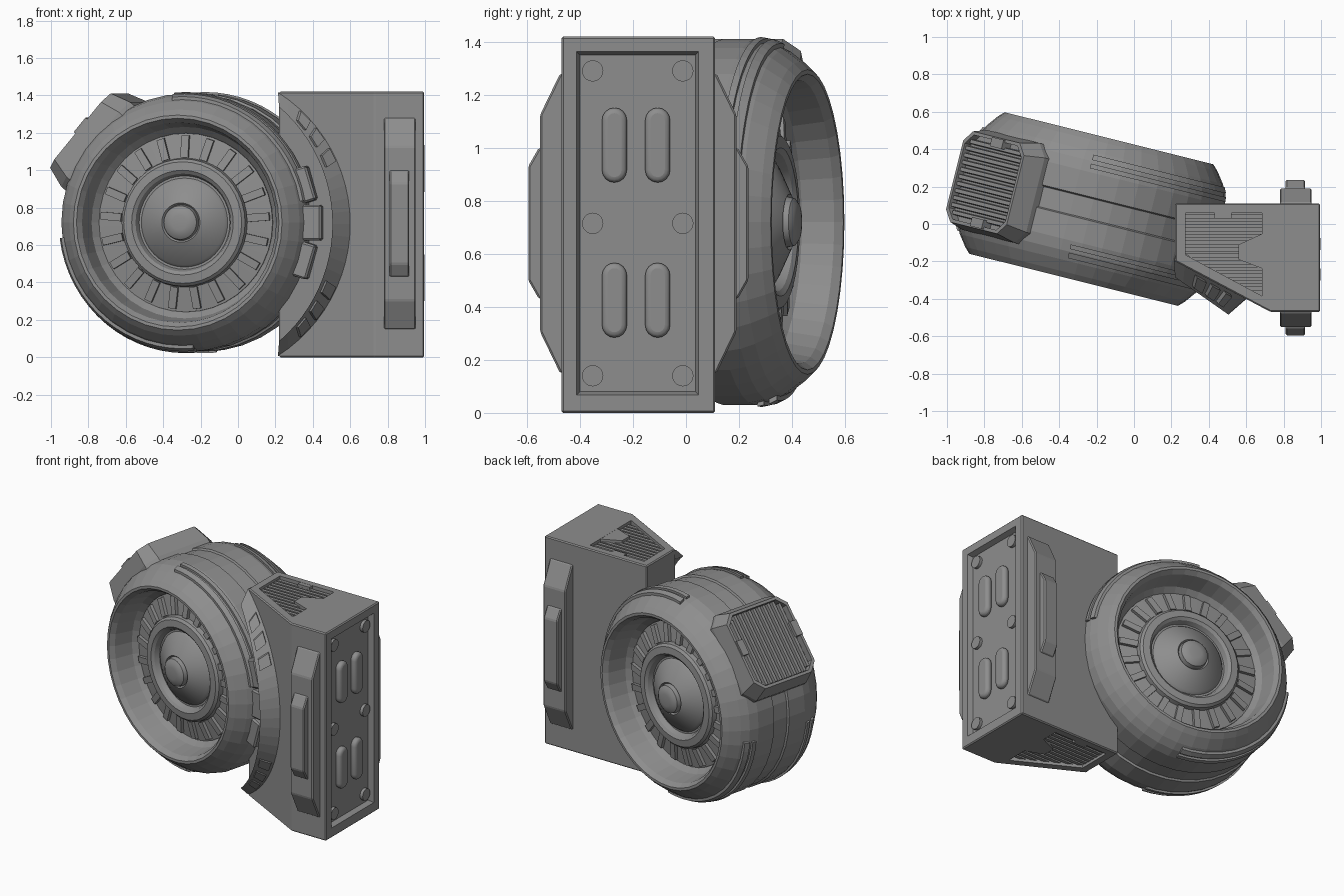
import bpy, bmesh
from math import sin, cos, radians, pi
from mathutils import Vector, Matrix

if "Cube" in bpy.data.objects:
    bpy.data.objects.remove(bpy.data.objects["Cube"])

# Drum frame: local y is the drum axis, turned 14 degrees about z
DRUM = Matrix.Translation((-0.228, 0.08, 0.72)) @ Matrix.Rotation(radians(-14), 4, 'Z')
IDENT = Matrix.Identity(4)
METAL = bpy.data.materials.new("dark_metal")
METAL.diffuse_color = (0.27, 0.27, 0.27, 1)
METAL.use_nodes = True
METAL.node_tree.nodes["Principled BSDF"].inputs["Base Color"].default_value = METAL.diffuse_color


def loft(name, rings, mat=IDENT, smooth=None, bevel=0, segs=1):
    """Solid skinned through equal-length closed rings, capped at both ends."""
    bm = bmesh.new()
    loops = [[bm.verts.new(mat @ Vector(p)) for p in ring] for ring in rings]
    n = len(loops[0])
    for a, b in zip(loops, loops[1:]):
        for i in range(n):
            j = (i + 1) % n
            bm.faces.new((a[i], a[j], b[j], b[i]))
    bm.faces.new(loops[0][::-1])
    bm.faces.new(loops[-1])
    bmesh.ops.recalc_face_normals(bm, faces=bm.faces)
    me = bpy.data.meshes.new(name)
    bm.to_mesh(me)
    bm.free()
    me.materials.append(METAL)
    ob = bpy.data.objects.new(name, me)
    bpy.context.collection.objects.link(ob)
    bpy.ops.object.select_all(action='DESELECT')
    ob.select_set(True)
    bpy.context.view_layer.objects.active = ob
    if bevel:
        m = ob.modifiers.new("bevel", 'BEVEL')
        m.width, m.segments = bevel, segs
        m.limit_method, m.angle_limit = 'ANGLE', radians(25)
    if smooth:
        bpy.ops.object.shade_smooth_by_angle(angle=radians(smooth))
    return ob


def revolve(name, prof, n, smooth=None):
    """prof: (radius, axial) pairs around the drum axis."""
    return loft(name, [[(r * cos(2 * pi * i / n), a, r * sin(2 * pi * i / n)) for i in range(n)]
                       for r, a in prof], DRUM, smooth)


def prism_z(name, poly, z0, z1, **kw):
    return loft(name, [[(x, y, z) for x, y in poly] for z in (z0, z1)], **kw)


def prism_x(name, poly, x0, x1, **kw):
    return loft(name, [[(x, y, z) for y, z in poly] for x in (x0, x1)], **kw)


def rect(x0, x1, y0, y1):
    return [(x0, y0), (x1, y0), (x1, y1), (x0, y1)]


def polar(deg):
    """Frame on the drum: x tangential (clockwise), y axial, z radial."""
    return DRUM @ Matrix.Rotation(radians(90 - deg), 4, 'Y')


def arc(name, a0, a1, r_in, r0, r1, d0, d1, n=16):
    rings = []
    for i in range(n + 1):
        t = radians(d0 + (d1 - d0) * i / n)
        rings.append([(r * cos(t), a, r * sin(t))
                      for a, r in ((a0, r_in), (a0, r0), (a1, r1), (a1, r_in))])
    return loft(name, rings, DRUM)


def cut(ob, cutter):
    m = ob.modifiers.new("cut", 'BOOLEAN')
    m.operation, m.solver, m.object = 'DIFFERENCE', 'EXACT', cutter
    bpy.context.view_layer.objects.active = ob
    bpy.ops.object.modifier_apply(modifier=m.name)
    bpy.data.objects.remove(cutter)


# Drum shell: bowl, lip, barrel with recessed centre band, mirrored
half = [(0.678, 0.055), (0.690, 0.062), (0.690, 0.19), (0.676, 0.25), (0.650, 0.30),
        (0.605, 0.36), (0.575, 0.39), (0.558, 0.39), (0.535, 0.36), (0.512, 0.24), (0.475, 0.20)]
revolve("drum_shell", [(r, -a) for r, a in half[::-1]] + half, 40)

# Fan faces on both ends
fan = [(0.478, 0.17), (0.478, 0.212), (0.345, 0.235), (0.34, 0.265), (0.325, 0.28), (0.28, 0.285),
       (0.262, 0.272), (0.25, 0.24), (0.238, 0.24), (0.225, 0.257), (0.105, 0.32), (0.096, 0.31),
       (0.09, 0.338), (0.07, 0.352), (0.04, 0.358)]
for side, s in (("front", -1), ("back", 1)):
    revolve("fan_" + side, [(r, s * a) for r, a in fan], 40, 25)
    for k in range(21):
        w = 0.021
        loft("fan_fin_" + side,
             [[(-w, s * (a - 0.02), r), (w, s * (a - 0.02), r),
               (w, s * (a + 0.02), r), (-w, s * (a + 0.02), r)]
              for r, a in ((0.348, 0.236), (0.465, 0.216))], polar(4 + k * 360 / 21))
    # Paired raised ribs over part of the barrel
    for d0, d1 in ((95, 10), (187, 275)):
        arc("barrel_rib_" + side, s * 0.21, s * 0.235, 0.64, 0.698, 0.693, d0, d1)
        arc("barrel_rib_" + side, s * 0.255, s * 0.285, 0.62, 0.689, 0.674, d0, d1)

# Vent housing on the upper left of the drum
vent = polar(140)


def octa(t, a, c, r):
    return [(-t, -a + c, r), (-t + c, -a, r), (t - c, -a, r), (t, -a + c, r),
            (t, a - c, r), (t - c, a, r), (-t + c, a, r), (-t, a - c, r)]


loft("vent_housing", [octa(0.295, 0.275, 0.07, 0.52), octa(0.295, 0.275, 0.07, 0.65),
                      octa(0.26, 0.25, 0.06, 0.765), octa(0.242, 0.232, 0.055, 0.765),
                      octa(0.242, 0.232, 0.055, 0.72)], vent)
for k in range(11):
    a = -0.195 + k * 0.039
    t = 0.238 if abs(a) < 0.17 else 0.215
    loft("vent_slat", [[(x, y, r) for x, y in rect(-t, t, a - w, a + w)]
                       for r, w in ((0.71, 0.015), (0.755, 0.01))], vent)
for a in (-0.22, 0.22):
    loft("vent_clip", [[(x, y, r) for x, y in rect(-0.02, 0.08, a - 0.025, a + 0.025)]
                       for r in (0.71, 0.778)], vent)

# Mount block with chamfered front corner and recessed faces
body = prism_z("mount_block", [(0.22, 0.11), (0.995, 0.11), (0.995, -0.47), (0.73, -0.47), (0.22, -0.2)],
               0, 1.42, bevel=0.007)
bpy.ops.object.modifier_apply(modifier="bevel")
cut(body, loft("panel_cutter", [[(x, y, z) for y, z in rect(-0.4 - d, 0.035 + d, 0.08 - d, 1.35 + d)]
                                for x, d in ((0.96, 0), (1.0, 0.014))]))
grille = [(0.275, 0.06), (0.685, 0.06), (0.685, -0.385), (0.275, -0.165)]
for z in (0, 1.42):
    cut(body, prism_z("grille_cutter", grille, z - 0.045, z + 0.045))

# End panel bolts and rounded bars
for y in (-0.352, -0.012):
    for z in (0.14, 0.715, 1.29):
        prism_x("panel_bolt", [(y + 0.04 * cos(k * pi / 10), z + 0.04 * sin(k * pi / 10)) for k in range(20)],
                0.95, 0.98, smooth=35)
for y in (-0.27, -0.107):
    for z in (0.425, 1.01):
        bar = [(y + 0.047 * cos(k * pi / 8), z + 0.094 * (1 if k <= 8 else -1) + 0.047 * sin(k * pi / 8))
               for k in range(17)]
        bar = bar[:9] + [(y - 0.047, z - 0.094)] + bar[9:16] + [(y + 0.047, z - 0.094)]
        ob = prism_x("panel_bar", bar, 0.95, 0.997, smooth=40)
        m = ob.modifiers.new("bevel", 'BEVEL')
        m.width, m.segments, m.angle_limit = 0.02, 3, radians(40)

# Top and bottom grilles
for z, s in ((1.42, 1), (0, -1)):
    for k in range(12):
        y = 0.04 - k * 0.035
        xs = [0.275 + max(0, (-0.165 - e) / 0.22 * 0.41) for e in (y - 0.011, y + 0.011)]
        prism_z("grille_slat", [(xs[0], y - 0.011), (0.685, y - 0.011), (0.685, y + 0.011), (xs[1], y + 0.011)],
                z - s * 0.05, z - s * 0.018)
    prism_z("grille_plate", [(0.69, -0.05), (0.56, -0.11), (0.56, -0.19), (0.69, -0.24)],
            z - s * 0.05, z - s * 0.001)
    prism_z("grille_clip", rect(0.43, 0.52, 0.03, 0.065), z - s * 0.05, z - s * 0.001)

# Stepped side plates front and back
for side, s, y in (("front", -1, -0.47), ("back", 1, 0.11)):
    for name, x0, x1, ya, yb, h0, h1 in (("side_plate_", 0.78, 0.95, -0.01, 0.08, 0.565, 0.41),
                                         ("side_grip_", 0.81, 0.915, 0.07, 0.125, 0.285, 0.215)):
        poly = [(y + s * ya, 0.715 - h0), (y + s * (ya + 0.015), 0.715 - h0), (y + s * yb, 0.715 - h1),
                (y + s * yb, 0.715 + h1), (y + s * (ya + 0.015), 0.715 + h0), (y + s * ya, 0.715 + h0)]
        prism_x(name + side, poly, x0, x1, bevel=0.007)

# Curved flange flaring forward from the chamfered face
axis = DRUM.to_3x3() @ Vector((0, 1, 0))


def flange_pts(u):
    to, tl = radians(57.5 * u), radians(49 * u)
    xo, xl = -0.235 + 0.835 * cos(to), -0.325 + 0.83 * cos(tl)
    outer = Vector((xo, -0.2 - 0.53 * (xo - 0.22), 0.712 + 0.835 * sin(to)))
    lip = Vector((xl, -0.285 - 0.7 * (xl - 0.22), 0.712 + 0.83 * sin(tl)))
    return outer, lip


rings = []
for i in range(25):
    o, l = flange_pts(-1 + i / 12)
    rings.append([o, l, l + axis * 0.17, o + axis * 0.05])
loft("flange", rings)

# Small raised lugs along the flange
out = Vector((0.57, -0.82, 0)) * 0.02
for u in (-0.78, -0.63, -0.47, 0.47, 0.63, 0.78):
    ring = []
    for d in (-0.045, 0.045):
        o, l = flange_pts(u + d)
        p, q = l.lerp(o, 0.2), l.lerp(o, 0.85)
        ring.append([p - out, p + out, q + out, q - out])
    loft("flange_lug", ring)

# Three clamps joining the drum to the mount
for d, r in ((-17, 0.735), (0, 0.76), (17, 0.735)):
    loft("clamp", [[(x, y, z) for x, y in rect(-0.095, 0.095, -0.27, 0.0)] for z in (0.62, r)],
         polar(d), bevel=0.01)
